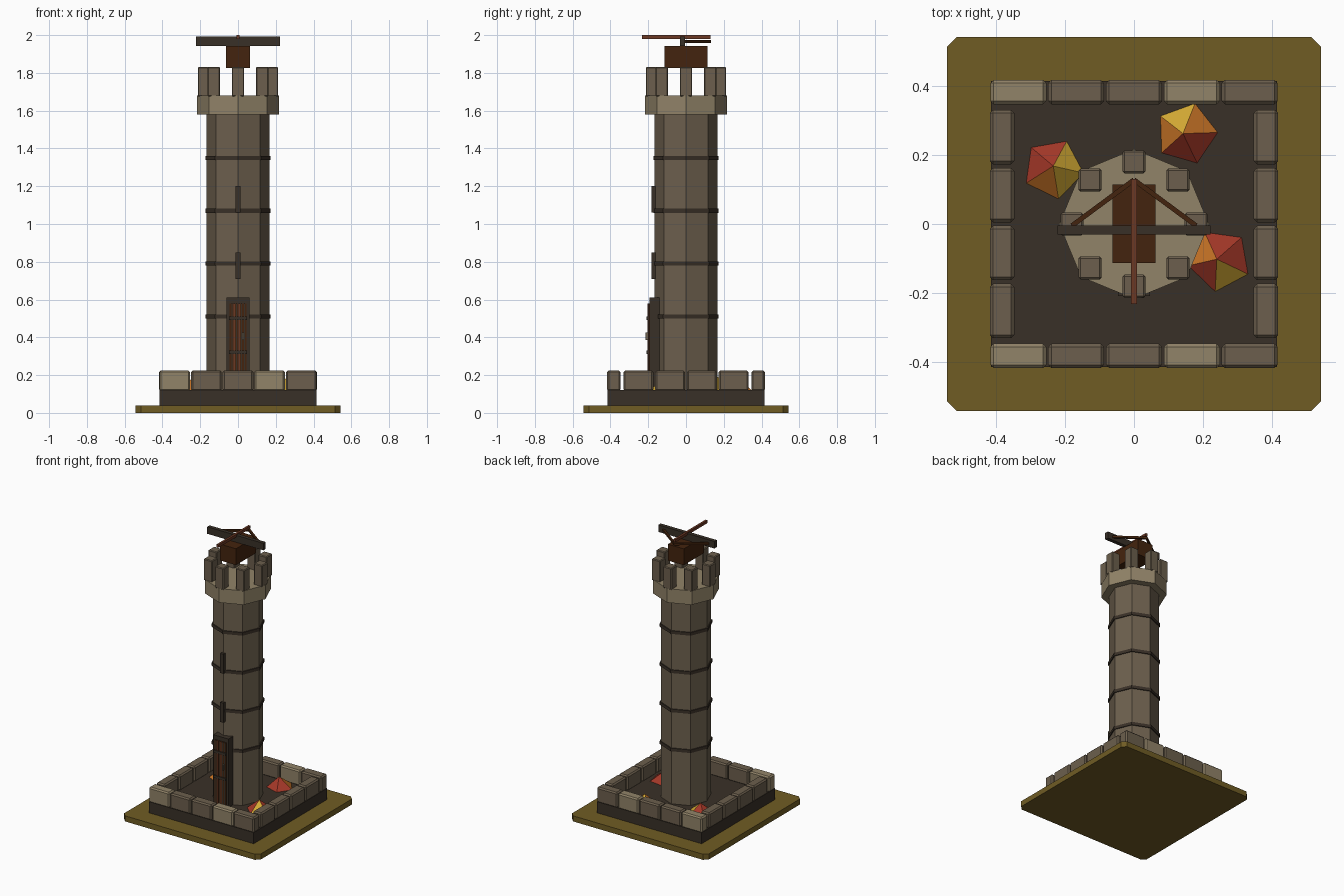
import bpy, bmesh, math
from mathutils import Vector, Matrix

if "Cube" in bpy.data.objects:
    bpy.data.objects.remove(bpy.data.objects["Cube"])


def material(name, rgb):
    m = bpy.data.materials.new(name)
    lin = [(c / 255 / 12.92 if c < 10 else ((c / 255 + 0.055) / 1.055) ** 2.4) for c in rgb]
    m.diffuse_color = (*lin, 1)
    m.use_nodes = True
    m.node_tree.nodes["Principled BSDF"].inputs["Base Color"].default_value = m.diffuse_color
    return m


GRASS = material("olive_grass", (112, 92, 36))
DARK = material("dark_stone", (57, 48, 39))
STONE = material("grey_stone", (108, 95, 77))
LIGHT = material("light_stone", (145, 131, 104))
BROWN = material("dark_wood", (68, 36, 14))
RUST = material("rust_wood", (108, 56, 36))
RED = material("red_leaf", (165, 56, 40))
ORANGE = material("orange_leaf", (200, 116, 38))
YELLOW = material("yellow_leaf", (212, 170, 52))


def finish(name, bm, *mats):
    bmesh.ops.recalc_face_normals(bm, faces=bm.faces[:])
    me = bpy.data.meshes.new(name)
    bm.to_mesh(me)
    bm.free()
    for m in mats:
        me.materials.append(m)
    ob = bpy.data.objects.new(name, me)
    bpy.context.collection.objects.link(ob)
    return ob


def box(name, lo, hi, mat, bevel=0, vertical_only=False):
    bm = bmesh.new()
    lo, hi = Vector(lo), Vector(hi)
    bmesh.ops.create_cube(bm, size=1, matrix=Matrix.Translation((lo + hi) / 2) @ Matrix.Diagonal((*(hi - lo), 1)))
    if bevel:
        edges = [e for e in bm.edges if not vertical_only
                 or abs(e.verts[0].co.z - e.verts[1].co.z) > 1e-4]
        bmesh.ops.bevel(bm, geom=edges, offset=bevel, segments=1, affect='EDGES')
    return finish(name, bm, mat)


def octagon(name, r, z0, z1, mat):
    bm = bmesh.new()
    ring = [bm.verts.new((r * math.sin(i * math.pi / 4), r * math.cos(i * math.pi / 4), z0)) for i in range(8)]
    base = bm.faces.new(ring)
    top = bmesh.ops.extrude_face_region(bm, geom=[base])
    vs = [v for v in top["geom"] if isinstance(v, bmesh.types.BMVert)]
    bmesh.ops.translate(bm, verts=vs, vec=(0, 0, z1 - z0))
    if not any(all(v.co.z < z0 + 1e-5 for v in f.verts) for f in bm.faces):
        bm.faces.new(ring)
    return finish(name, bm, mat)


def beam(name, a, b, t, mat):
    a, b = Vector(a), Vector(b)
    bm = bmesh.new()
    rot = (b - a).to_track_quat('Y', 'Z').to_matrix().to_4x4()
    bmesh.ops.create_cube(bm, size=1, matrix=Matrix.Translation((a + b) / 2) @ rot
                          @ Matrix.Diagonal((t, (b - a).length, t, 1)))
    return finish(name, bm, mat)


# ground slab and plinth
box("grass_slab", (-.542, -.542, 0), (.542, .542, .04), GRASS, .028, True)
box("plinth", (-.415, -.415, .04), (.415, .415, .12), DARK)

# low wall of stones around the plinth
for s in (-1, 1):
    y0, y1 = sorted((s * .347, s * .417))
    for i in range(5):
        x = (i - 2) * .1675
        box("wall_stone", (x - .081, y0, .115), (x + .081, y1, .225),
            LIGHT if i in (0, 3) else STONE, .009)
    for i in range(4):
        y = (i - 1.5) * .168
        box("side_wall_stone", (y0, y - .079, .115), (y1, y + .079, .225), STONE, .009)

# tower shaft, bands and crown
octagon("tower_shaft", .166, .12, 1.585, STONE)
for z in (.51, .79, 1.07, 1.35):
    octagon("tower_band", .173, z - .011, z + .011, DARK)
octagon("tower_crown", .217, 1.58, 1.68, LIGHT)
for i in range(8):
    x, y = .18 * math.sin(i * math.pi / 4), .18 * math.cos(i * math.pi / 4)
    box("merlon", (x - .033, y - .033, 1.675), (x + .033, y + .033, 1.83), STONE, .005)

# slit windows
for z in (.71, 1.06):
    box("slit_window", (-.013, -.183, z), (.013, -.155, z + .14), DARK)

# door with frame, strips, straps and handle
box("door_frame", (-.06, -.194, .12), (.06, -.13, .61), DARK)
box("door_panel", (-.045, -.2, .12), (.045, -.19, .58), BROWN)
for x in (-.02, .006):
    box("door_strip", (x - .004, -.203, .12), (x + .004, -.198, .58), RUST)
for x in (-.032, -.008, .018, .034):
    box("door_gap", (x - .003, -.202, .12), (x + .003, -.198, .58), DARK)
for z in (.32, .5):
    box("door_strap", (-.047, -.208, z - .009), (.047, -.198, z + .009), DARK)
box("door_handle", (.022, -.214, .385), (.032, -.198, .425), STONE)

# bow engine above the crown
box("engine_block", (-.063, -.113, 1.825), (.063, .115, 1.942), BROWN)
box("bow_arm", (-.222, -.031, 1.942), (.222, -.004, 1.992), DARK)
box("bolt", (-.008, -.232, 1.98), (.008, .13, 2.0), RUST)
for s in (-1, 1):
    beam("bow_brace", (s * .18, -.005, 1.966), (0, .128, 1.966), .014, BROWN)


# leaf piles: five-sided low pyramids, one leaf colour per face
def leaf_pile(name, cx, cy, r, start, apex, colours):
    bm = bmesh.new()
    tip = bm.verts.new((cx + apex[0], cy + apex[1], .19))
    ring = []
    for i in range(5):
        a = math.radians(start - 72 * i)
        ring.append(bm.verts.new((cx + r * math.cos(a), cy + r * math.sin(a), .119)))
    for i in range(5):
        f = bm.faces.new((ring[i], ring[(i + 1) % 5], tip))
        f.material_index = colours[i]
    bm.faces.new(ring)
    finish(name, bm, RED, ORANGE, YELLOW)


leaf_pile("leaf_pile_left", -.234, .16, .09, 136, (0, .008), (0, 2, 2, 1, 0))
leaf_pile("leaf_pile_back", .152, .262, .092, 146, (-.01, .0), (2, 1, 0, 0, 1))
leaf_pile("leaf_pile_right", .248, -.105, .093, 118, (-.008, .003), (0, 0, 2, 0, 1))
